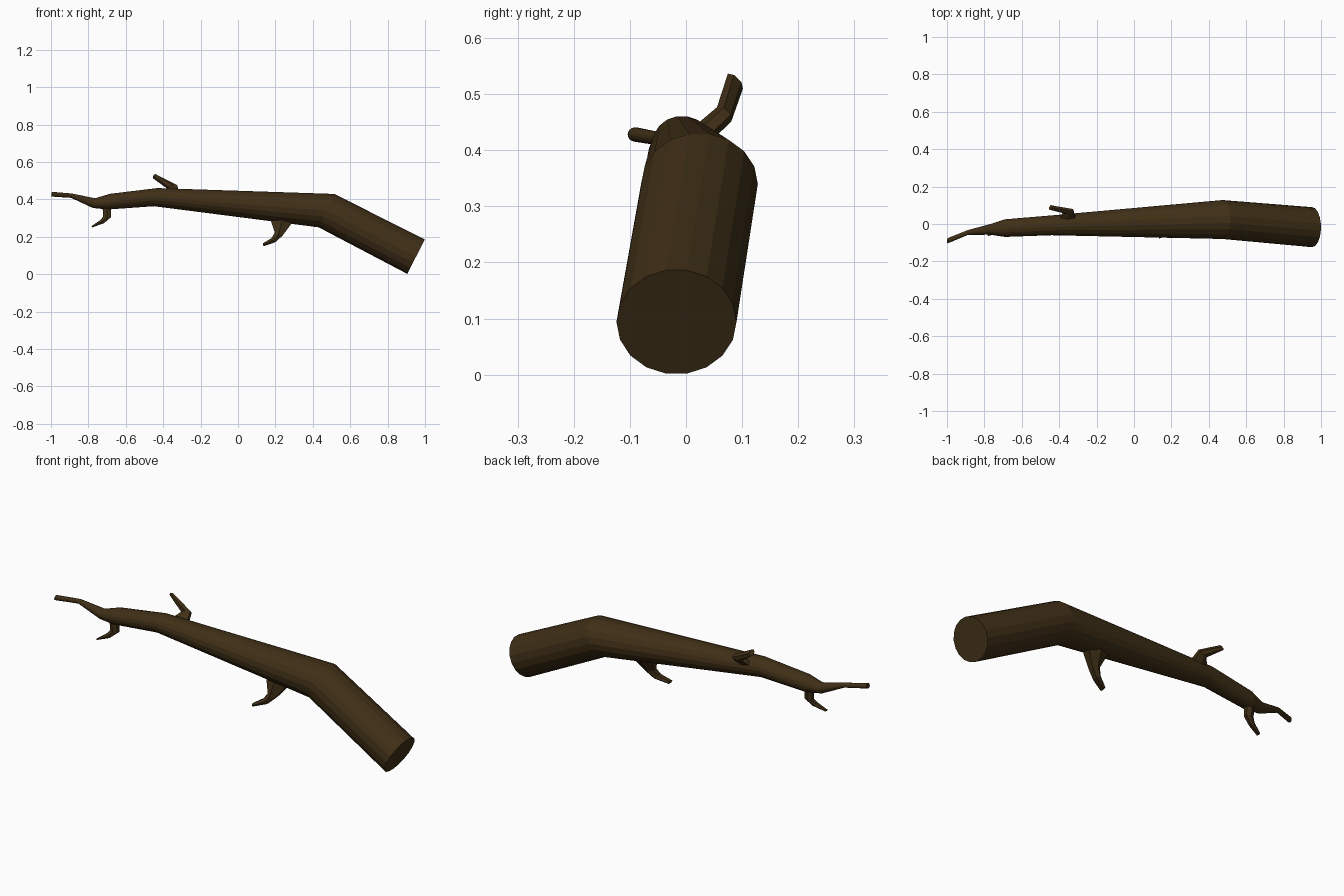
import bpy, bmesh, math
from mathutils import Vector, Matrix

bark = bpy.data.materials.new("bark")
bark.diffuse_color = (0.05, 0.028, 0.008, 1)


def limb(name, rings, sides, roll=0):
    """Loft rings of (x, y, z, side radius, profile radius, pitch in degrees)."""
    bm = bmesh.new()
    turn = Matrix.Rotation(math.radians(roll), 3, 'X')
    loops = []
    for x, y, z, ra, rb, pitch in rings:
        p = math.radians(pitch)
        a = turn @ Vector((0, ra, 0))
        b = turn @ Vector((rb * math.sin(p), 0, rb * math.cos(p)))
        angles = [2 * math.pi * i / sides for i in range(sides)]
        loops.append([bm.verts.new(Vector((x, y, z)) + a * math.cos(t) + b * math.sin(t))
                      for t in angles])
    for lo, hi in zip(loops, loops[1:]):
        for i in range(sides):
            j = (i + 1) % sides
            bm.faces.new((lo[i], lo[j], hi[j], hi[i]))
    bm.faces.new(loops[0][::-1])
    bm.faces.new(loops[-1])
    bmesh.ops.recalc_face_normals(bm, faces=bm.faces)
    mesh = bpy.data.meshes.new(name)
    bm.to_mesh(mesh)
    bm.free()
    mesh.materials.append(bark)
    obj = bpy.data.objects.new(name, mesh)
    bpy.context.collection.objects.link(obj)


# Main bent branch, thick cut end to thin tip
limb("branch", [
    (0.952, -0.017, 0.094, 0.107, 0.105, 27),
    (0.473, 0.024, 0.340, 0.104, 0.100, 25),
    (-0.440, -0.007, 0.412, 0.053, 0.050, 10),
    (-0.690, -0.022, 0.388, 0.047, 0.043, 8),
    (-0.770, -0.029, 0.380, 0.028, 0.027, 12),
    (-0.890, -0.046, 0.420, 0.013, 0.012, 12),
    (-0.997, -0.090, 0.428, 0.014, 0.013, 8),
], 18)

# Twig under the thick half
limb("lower_twig", [
    (0.235, 0.010, 0.290, 0.045, 0.072, 95),
    (0.218, -0.020, 0.215, 0.028, 0.026, 108),
    (0.190, -0.035, 0.182, 0.024, 0.018, 130),
    (0.134, -0.060, 0.157, 0.018, 0.009, 165),
], 6)

# Small twig near the tip
limb("tip_twig", [
    (-0.702, -0.022, 0.365, 0.022, 0.026, 90),
    (-0.700, -0.026, 0.306, 0.019, 0.024, 95),
    (-0.728, -0.036, 0.280, 0.015, 0.015, 130),
    (-0.781, -0.052, 0.254, 0.012, 0.004, 150),
], 6)

# Twig on the upper back side
limb("upper_twig", [
    (-0.360, 0.025, 0.425, 0.020, 0.055, 90),
    (-0.348, 0.068, 0.464, 0.018, 0.028, 70),
    (-0.446, 0.088, 0.523, 0.019, 0.011, 50),
], 6, roll=-45)
